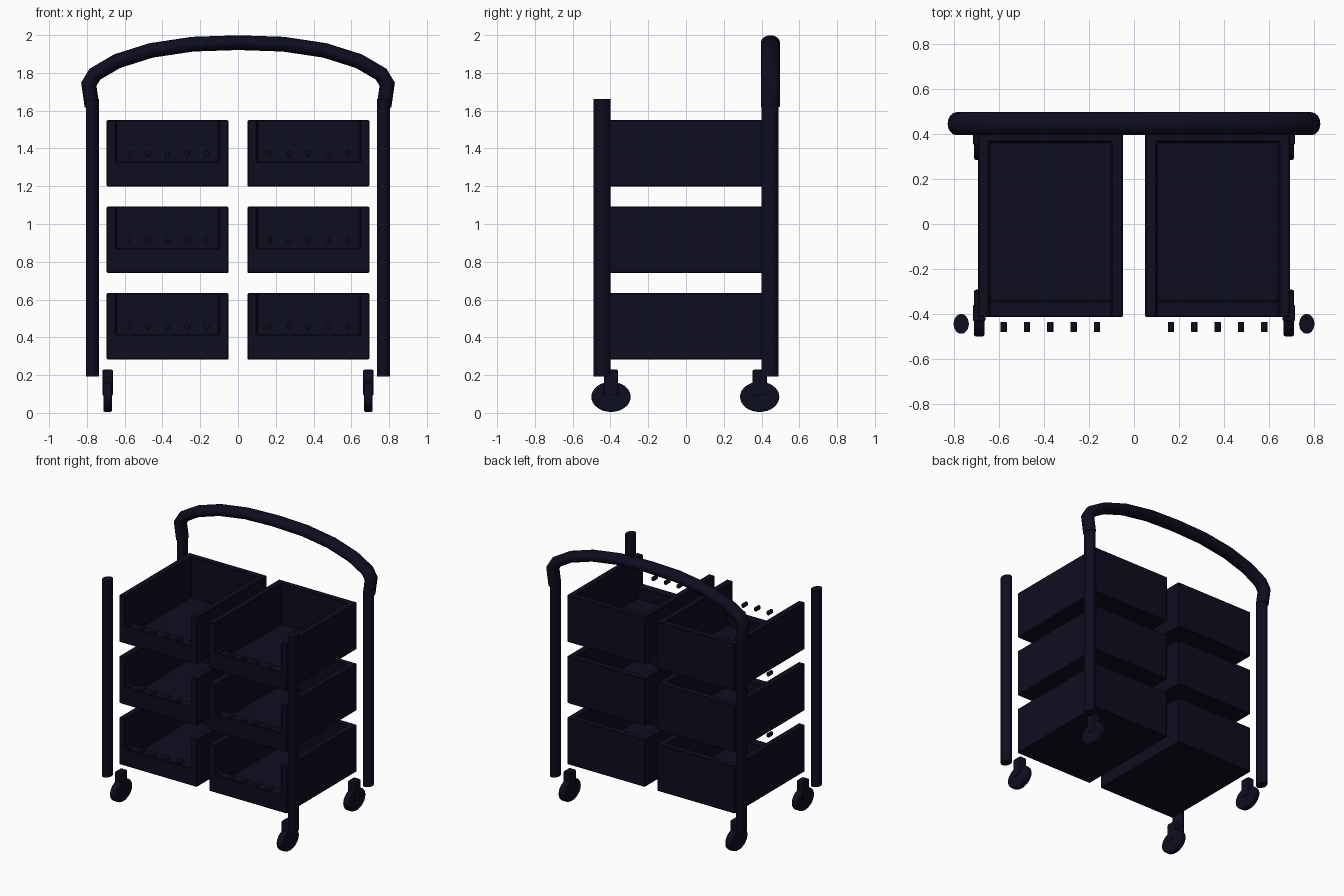
import bpy
import bmesh
import math
from mathutils import Matrix, Vector

default = bpy.data.objects.get("Cube")
if default:
    bpy.data.objects.remove(default, do_unlink=True)

NAVY = (0.004, 0.004, 0.014, 1.0)
navy = bpy.data.materials.new("dark_navy")
navy.use_nodes = True
navy.diffuse_color = NAVY
shader = navy.node_tree.nodes["Principled BSDF"]
shader.inputs["Base Color"].default_value = NAVY
shader.inputs["Roughness"].default_value = 0.6


def add_object(name, bm, bevel=0.0, segments=2, smooth=True):
    bmesh.ops.recalc_face_normals(bm, faces=bm.faces)
    mesh = bpy.data.meshes.new(name)
    bm.to_mesh(mesh)
    bm.free()
    mesh.materials.append(navy)
    obj = bpy.data.objects.new(name, mesh)
    bpy.context.collection.objects.link(obj)
    if smooth:
        bpy.ops.object.select_all(action="DESELECT")
        obj.select_set(True)
        bpy.context.view_layer.objects.active = obj
        bpy.ops.object.shade_smooth_by_angle(angle=math.radians(35))
    if bevel:
        mod = obj.modifiers.new("soft_edges", "BEVEL")
        mod.width, mod.segments = bevel, segments
        mod.limit_method = "ANGLE"
    return obj


def box(name, center, size, bevel=0.0):
    bm = bmesh.new()
    bmesh.ops.create_cube(bm, size=1, matrix=Matrix.Translation(center) @ Matrix.Diagonal((*size, 1)))
    return add_object(name, bm, bevel, smooth=False)


def cylinder(name, center, radii, depth, axis="Z", bevel=0.0, sides=24):
    """Elliptical cylinder; radii are measured across the chosen axis."""
    turn = {"Z": Matrix(), "X": Matrix.Rotation(math.pi / 2, 4, "Y"),
            "Y": Matrix.Rotation(math.pi / 2, 4, "X")}[axis]
    bm = bmesh.new()
    bmesh.ops.create_cone(bm, cap_ends=True, segments=sides, radius1=1, radius2=1, depth=1,
                          matrix=Matrix.Translation(center) @ turn @ Matrix.Diagonal((*radii, depth, 1)))
    return add_object(name, bm, bevel)


def extrude_x(name, profile, width):
    bm = bmesh.new()
    face = bm.faces.new([bm.verts.new((-width / 2, y, z)) for y, z in profile])
    moved = bmesh.ops.extrude_face_region(bm, geom=[face])["geom"]
    bmesh.ops.translate(bm, vec=(width, 0, 0),
                        verts=[v for v in moved if isinstance(v, bmesh.types.BMVert)])
    return add_object(name, bm, smooth=False)


# Open-front storage tray: a block hollowed by a stepped cutter
tray = box("tray_left_1", (0, 0, 0.176), (0.645, 0.83, 0.352))
cutter = extrude_x("tray_cutter", [(-0.6, 0.6), (-0.6, 0.132), (-0.345, 0.132),
                                   (-0.345, 0.05), (0.365, 0.05), (0.365, 0.6)], 0.545)
cutter.hide_render = True
cut = tray.modifiers.new("hollow", "BOOLEAN")
cut.operation, cut.object, cut.solver = "DIFFERENCE", cutter, "EXACT"
bpy.context.view_layer.update()
hollow = bpy.data.meshes.new_from_object(tray.evaluated_get(bpy.context.evaluated_depsgraph_get()))
bpy.data.objects.remove(tray, do_unlink=True)
bpy.data.objects.remove(cutter, do_unlink=True)

# Three levels of paired trays, each with a row of small front pegs
for level in range(3):
    z = 0.282 + 0.458 * level
    for side, label in ((1, "left"), (-1, "right")):
        obj = bpy.data.objects.new(f"tray_{label}_{level + 1}", hollow)
        obj.location = (side * 0.3725, 0, z)
        bpy.context.collection.objects.link(obj)
        mod = obj.modifiers.new("soft_edges", "BEVEL")
        mod.width, mod.segments, mod.limit_method = 0.005, 1, "ANGLE"
        for i in range(5):
            cylinder(f"peg_{label}_{level + 1}_{i + 1}",
                     (side * (0.165 + 0.104 * i), -0.459, z + 0.175),
                     (0.014, 0.017), 0.046, "Y", 0.004, 12)

# Oval posts and casters at the corners
for side, label in ((1, "left"), (-1, "right")):
    cylinder(f"front_post_{label}", (side * 0.77, -0.445, 0.927), (0.034, 0.044), 1.468)
    cylinder(f"back_post_{label}", (side * 0.77, 0.445, 0.917), (0.034, 0.044), 1.448)
    for y, end in ((-0.397, "front"), (0.39, "back")):
        box(f"{end}_caster_stem_{label}", (side * 0.69, y, 0.16), (0.056, 0.075, 0.138), 0.008)
        cylinder(f"{end}_caster_wheel_{label}", (side * 0.69, y, 0.085), (0.08, 0.104), 0.046,
                 "X", 0.008, 32)

# Arched push handle: an oval ring swept along a mirrored path
half = [(0.773, 1.622), (0.79, 1.74), (0.758, 1.793), (0.64, 1.862), (0.46, 1.919), (0.24, 1.952)]
path = [Vector((-x, 0, z)) for x, z in half] + [Vector((0, 0, 1.96))]
path += [Vector((x, 0, z)) for x, z in reversed(half)]
bm = bmesh.new()
rings, SIDES = [], 16
for i, p in enumerate(path):
    before = (p - path[max(i - 1, 0)]).normalized()
    after = (path[min(i + 1, len(path) - 1)] - p).normalized()
    tangent = (before + after).normalized()
    normal = Vector((-tangent.z, 0, tangent.x))
    miter = 0.039 / max(tangent.dot(after if after.length else before), 0.7)
    ring = []
    for k in range(SIDES):
        a = math.tau * k / SIDES
        ring.append(bm.verts.new(p + normal * miter * math.cos(a)
                                 + Vector((0, 0.447 + 0.051 * math.sin(a), 0))))
    rings.append(ring)
for a, b in zip(rings, rings[1:]):
    for k in range(SIDES):
        n = (k + 1) % SIDES
        bm.faces.new((a[k], a[n], b[n], b[k]))
bm.faces.new(rings[0])
bm.faces.new(rings[-1])
add_object("push_handle", bm)
